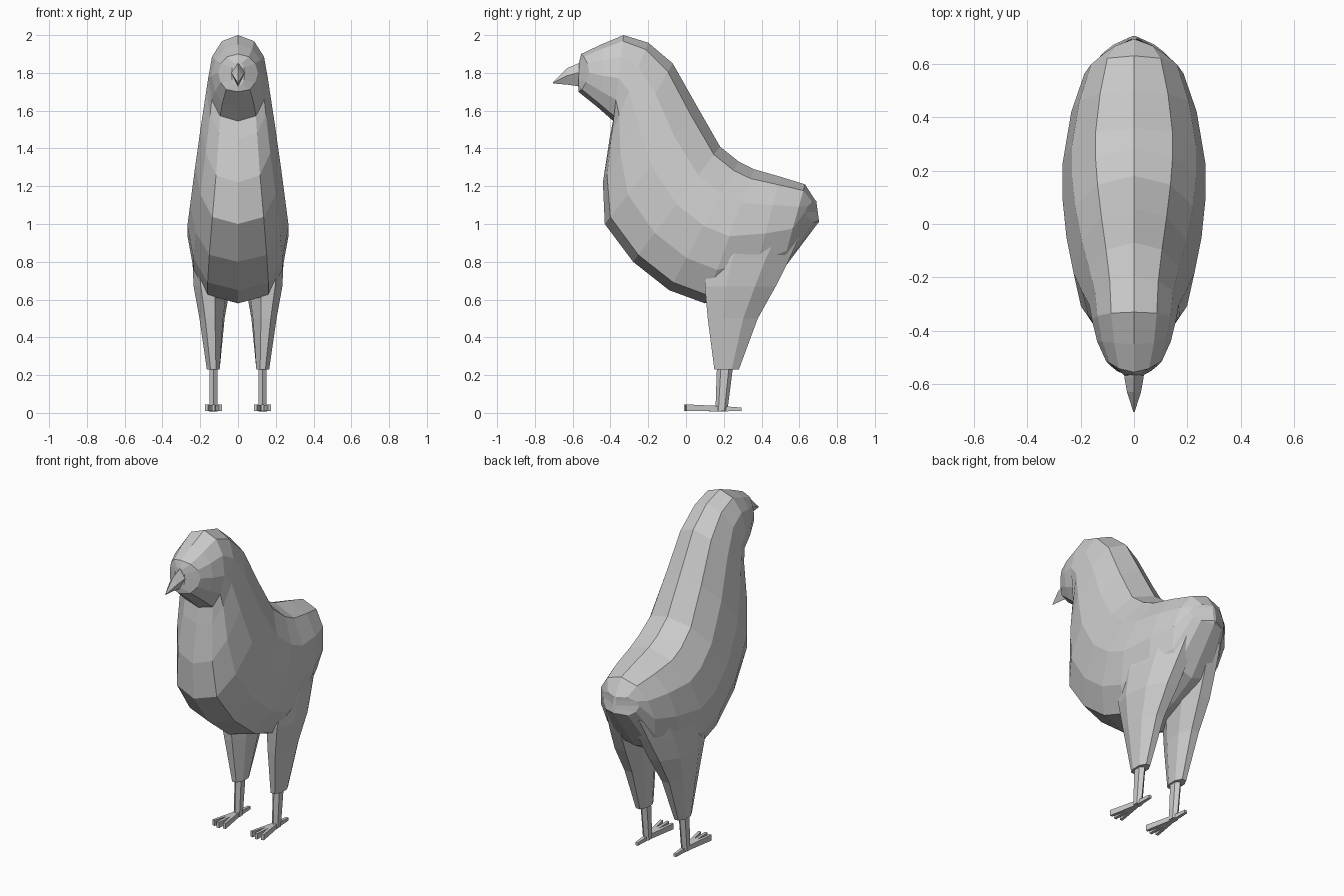
import bpy, bmesh, math
from mathutils import Vector

if "Cube" in bpy.data.objects:
    bpy.data.objects.remove(bpy.data.objects["Cube"])


def loft(name, rings, mirror=False):
    """Skin a list of equal-length point rings and cap both ends."""
    bm = bmesh.new()
    loops = [[bm.verts.new(p) for p in r] for r in rings]
    n = len(loops[0])
    for a, b in zip(loops, loops[1:]):
        for i in range(n):
            j = (i + 1) % n
            bm.faces.new((a[i], a[j], b[j], b[i]))
    bm.faces.new(loops[0])
    bm.faces.new(loops[-1])
    bmesh.ops.recalc_face_normals(bm, faces=bm.faces)
    me = bpy.data.meshes.new(name)
    bm.to_mesh(me)
    bm.free()
    ob = bpy.data.objects.new(name, me)
    bpy.context.collection.objects.link(ob)
    if mirror:
        ob.modifiers.new("mirror", 'MIRROR').use_mirror_merge = False
    return ob


# Cross-section: (position from back to front, fraction of half width)
HALF = [(0, 0), (.07, .54), (.25, .87), (.5, 1), (.75, .88), (.94, .6), (1, 0)]
SHAPE = HALF + [(t, -w) for t, w in HALF[-2:0:-1]]


def section(by, bz, fy, fz, w, bow=0):
    """Body ring; bow shifts its sides along y to round off an end."""
    return [(w * k, by + (fy - by) * t + bow * k * k, bz + (fz - bz) * t)
            for t, k in SHAPE]


# Body from face to tail: back/top point, front/bottom point, half width, bow
body = [
    (-.565, 1.86, -.57, 1.73, .035),
    (-.555, 1.90, -.57, 1.70, .105, .05),
    (-.45, 1.95, -.47, 1.62, .138, .02),
    (-.33, 2.00, -.385, 1.545, .158),
    (-.20, 1.96, -.405, 1.45, .168),
    (-.07, 1.85, -.44, 1.22, .194),
    (.06, 1.62, -.43, 1.00, .226),
    (.18, 1.41, -.28, .80, .253),
    (.28, 1.33, -.09, .65, .268),
    (.36, 1.29, .10, .58, .267),
    (.50, 1.25, .34, .65, .235),
    (.63, 1.21, .50, .74, .185),
    (.685, 1.125, .695, 1.00, .125, -.06),
    (.69, 1.12, .705, 1.01, .01),
]
loft("body", [section(*s) for s in body])


# Beak: diamond rings tapering to a drooping tip
def diamond(y, top, side, bottom, w):
    return [(0, y, top), (w, y, side), (0, y, bottom), (-w, y, side)]


loft("beak", [diamond(-.55, 1.86, 1.80, 1.725, .038),
              diamond(-.575, 1.848, 1.80, 1.73, .036),
              diamond(-.63, 1.825, 1.785, 1.738, .026),
              diamond(-.705, 1.75, 1.747, 1.744, .002)])


# Feathered thighs
def oval(z, y0, y1, x0, x1, n=8, taper=0):
    """Flat-sided ring; taper moves its back towards the middle."""
    cx, cy = (x0 + x1) / 2, (y0 + y1) / 2
    s = math.cos(math.pi / n)
    ring = []
    for i in range(n):
        a = 2 * math.pi * (i + .5) / n
        u, v = math.cos(a) / s, math.sin(a) / s
        ring.append((cx + (x1 - x0) / 2 * u - taper * v, cy + (y1 - y0) / 2 * v, z))
    return ring


loft("thigh", [oval(.23, .15, .28, .097, .165),
               oval(.50, .115, .38, .075, .200, taper=.01),
               oval(.67, .10, .475, .05, .226, taper=.022),
               oval(.82, .12, .55, .05, .225, taper=.04),
               oval(.95, .18, .61, .05, .215, taper=.05),
               oval(1.06, .30, .63, .04, .14, taper=.04)], mirror=True)

# Shanks
loft("shank", [oval(.012, .16, .215, .110, .150, 6),
               oval(.26, .17, .245, .108, .152, 6)], mirror=True)


# Toes: three forward, one back
def toe(name, x, y, top, w):
    start, end = Vector((.13, .19)), Vector((x, y))
    d = (end - start).normalized()
    side = Vector((-d.y, d.x)) * w
    rings = []
    for p, z0, z1, k in ((start, .008, .036, 1), (end, .010, top, .75)):
        a, b = p + side * k, p - side * k
        rings.append([(*a, z0), (*b, z0), (*b, z1), (*a, z1)])
    loft(name, rings, mirror=True)


for label, x, y, top in (("inner", .093, 0, .045), ("middle", .13, -.01, .045),
                         ("outer", .167, 0, .045), ("back", .13, .295, .028)):
    toe(label + "_toe", x, y, top, .011)
